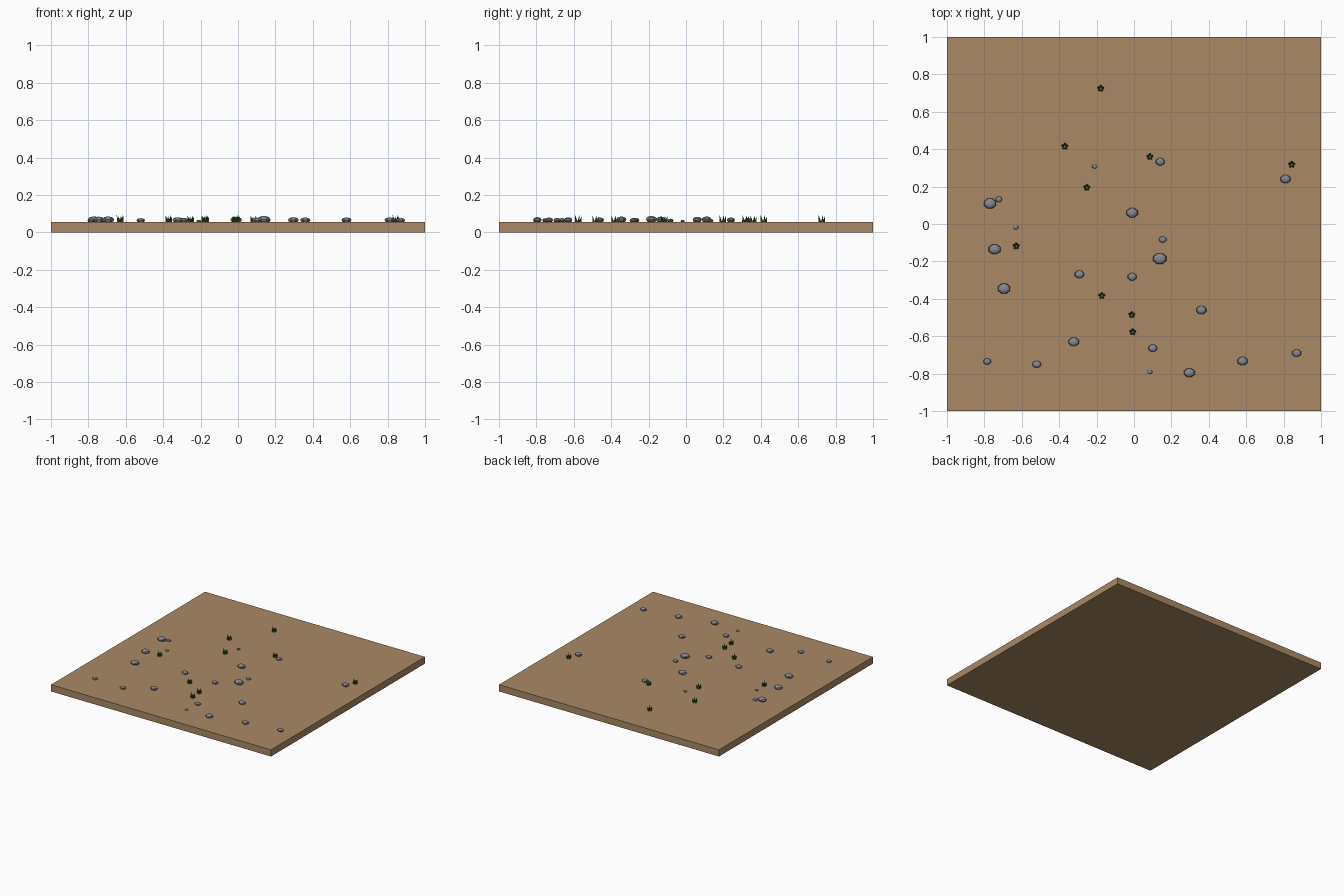
import bpy, bmesh, math
from mathutils import Matrix, Vector

if "Cube" in bpy.data.objects:
    bpy.data.objects.remove(bpy.data.objects["Cube"])

TOP = 0.055


def material(name, rgb):
    m = bpy.data.materials.new(name)
    m.diffuse_color = (*rgb, 1)
    m.use_nodes = True
    m.node_tree.nodes["Principled BSDF"].inputs["Base Color"].default_value = m.diffuse_color
    return m


def finish(name, bm, mat):
    me = bpy.data.meshes.new(name)
    bm.to_mesh(me)
    bm.free()
    me.materials.append(mat)
    ob = bpy.data.objects.new(name, me)
    bpy.context.collection.objects.link(ob)
    return ob


soil = material("soil brown", (0.40, 0.25, 0.13))
grey = material("stone grey", (0.23, 0.25, 0.29))
green = material("grass green", (0.03, 0.12, 0.02))

# Ground slab
bm = bmesh.new()
bmesh.ops.create_cube(bm, size=1, matrix=Matrix.Translation((0, 0, TOP / 2)) @ Matrix.Diagonal((2, 2, TOP, 1)))
finish("ground_slab", bm, soil)

# Pebbles: x, y, width
stones = [
    (-.77, .11, .066), (-.723, .132, .036), (-.632, -.018, .027), (-.745, -.135, .064),
    (-.695, -.345, .066), (-.21, .308, .027), (.14, .333, .048), (.81, .24, .054),
    (-.01, .06, .062), (.153, -.083, .040), (.138, -.185, .072), (-.01, -.282, .048),
    (-.292, -.269, .050), (.36, -.46, .054), (-.322, -.63, .056), (.1, -.664, .047),
    (.085, -.79, .027), (.296, -.795, .058), (.58, -.733, .054), (.87, -.69, .048),
    (-.52, -.75, .046), (-.785, -.735, .040)]
for i, (x, y, w) in enumerate(stones):
    bm = bmesh.new()
    bmesh.ops.create_uvsphere(
        bm, u_segments=8, v_segments=6, radius=1,
        matrix=Matrix.Translation((x, y, TOP + w * 0.2)) @ Matrix.Diagonal((w * .54, w * .43, w * .26, 1))
        @ Matrix.Rotation(math.pi / 8, 4, 'Z'))
    finish(f"pebble_{i + 1}", bm, grey)

# Grass tufts: five pointed blades leaning outwards
tufts = [(-.178, .725), (-.37, .415), (.085, .36), (-.252, .195), (.843, .318),
         (-.63, -.118), (-.172, -.383), (-.012, -.485), (-.007, -.577)]
for i, (x, y) in enumerate(tufts):
    bm = bmesh.new()
    for k in range(5):
        a = math.pi / 2 + k * math.tau / 5
        d = Vector((math.cos(a), math.sin(a), 0))
        h = 0.038 if k % 2 else 0.032
        mat = (Matrix.Translation(Vector((x, y, TOP)) + d * 0.011)
               @ Matrix.Rotation(a, 4, 'Z') @ Matrix.Rotation(0.22, 4, 'Y'))
        bmesh.ops.create_cone(bm, cap_ends=True, segments=5, radius1=0.0075, radius2=0, depth=h,
                              matrix=mat @ Matrix.Translation((0, 0, h / 2)))
    finish(f"grass_tuft_{i + 1}", bm, green)
